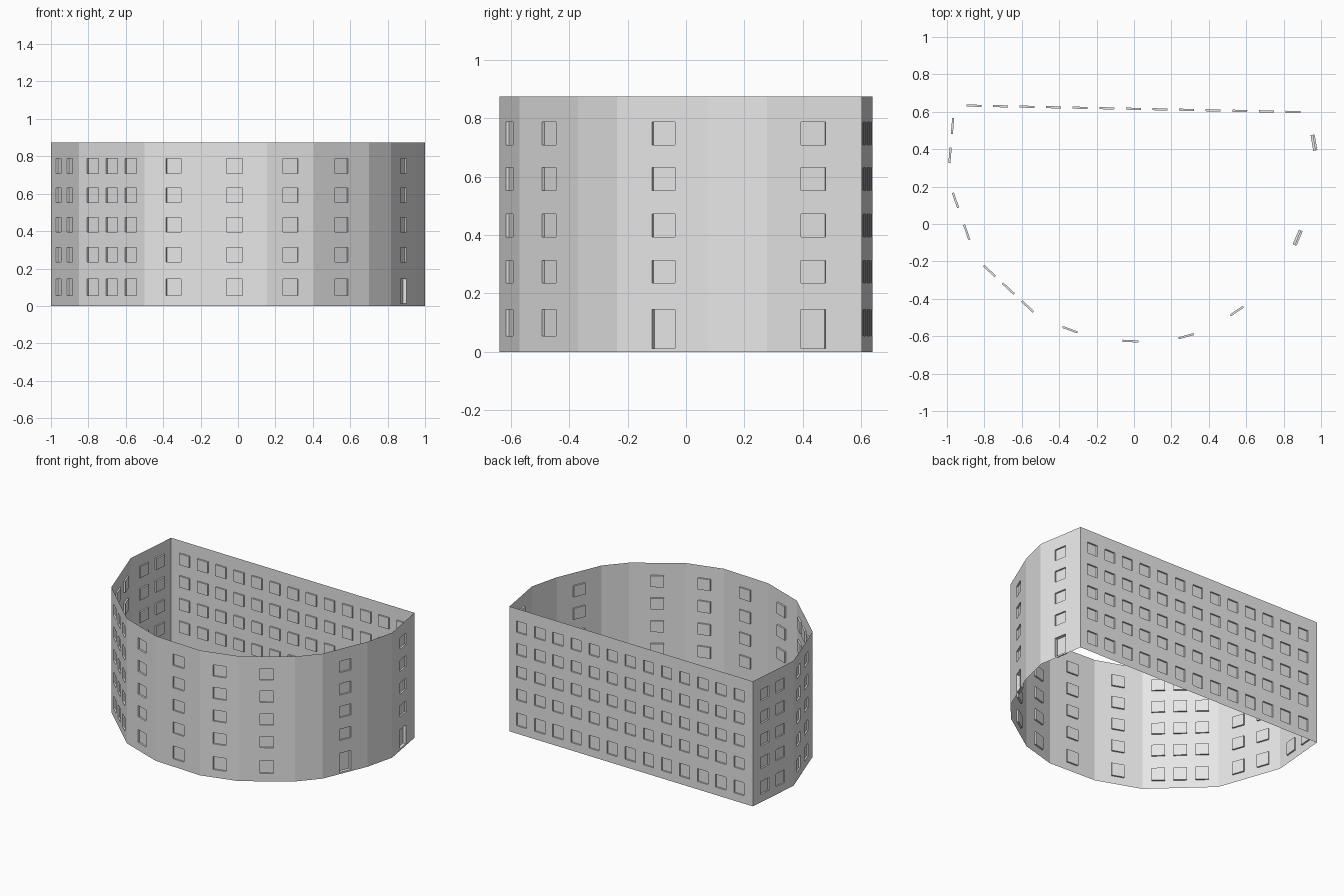
import bpy
import bmesh
from mathutils import Vector

if "Cube" in bpy.data.objects:
    bpy.data.objects.remove(bpy.data.objects["Cube"], do_unlink=True)

HEIGHT = 0.875
WINDOW_DEPTH = 0.011
DOOR_DEPTH = 0.022
ROWS = [(0.055, 0.145), (0.235, 0.313), (0.394, 0.472), (0.552, 0.631), (0.709, 0.788)]
DOOR_BOTTOM = 0.012

plaster = bpy.data.materials.new("light_grey_plaster")
plaster.use_nodes = True
GREY = (0.8, 0.8, 0.8, 1)
plaster.diffuse_color = GREY
plaster.node_tree.nodes["Principled BSDF"].inputs["Base Color"].default_value = GREY


def wall(name, start, end, centres=(), width=0.085, door=False):
    """Thin wall from start to end (counter-clockwise), with columns of openings
    recessed inward at the given fractions of its length."""
    a, b = Vector((*start, 0)), Vector((*end, 0))
    length = (b - a).length
    along = (b - a) / length
    inward = Vector((-along.y, along.x, 0))
    bm = bmesh.new()

    def point(u, z, depth=0):
        return bm.verts.new(a + along * u + inward * depth + Vector((0, 0, z)))

    # Break the wall into a grid whose odd cells are openings
    us = [0]
    for c in centres:
        us += [c * length - width / 2, c * length + width / 2]
    us.append(length)
    zs = [0] + [z for row in ROWS for z in row] + [HEIGHT]
    if door:
        zs[1] = DOOR_BOTTOM
    if not centres:
        zs = [0, HEIGHT]
    grid = [[point(u, z) for z in zs] for u in us]

    for i in range(len(us) - 1):
        for j in range(len(zs) - 1):
            ring = [grid[i][j], grid[i + 1][j], grid[i + 1][j + 1], grid[i][j + 1]]
            if i % 2 and j % 2:
                # Recessed pane with its jambs, sill and lintel
                depth = DOOR_DEPTH if door and j == 1 else WINDOW_DEPTH
                pane = [point(us[i + p], zs[j + q], depth)
                        for p, q in ((0, 0), (1, 0), (1, 1), (0, 1))]
                bm.faces.new(pane)
                for k in range(4):
                    n = (k + 1) % 4
                    bm.faces.new((ring[k], ring[n], pane[n], pane[k]))
            else:
                bm.faces.new(ring)

    # Merge the plain cells into large flat faces
    bmesh.ops.dissolve_limit(bm, angle_limit=0.01, verts=bm.verts[:], edges=bm.edges[:])
    mesh = bpy.data.meshes.new(name)
    bm.to_mesh(mesh)
    bm.free()
    mesh.materials.append(plaster)
    bpy.context.collection.objects.link(bpy.data.objects.new(name, mesh))


# Plan corners, counter-clockwise from the back right corner
back_right = (-0.966, 0.64)
side_right = (-1.0, 0.24)
bend_right = (-0.85, -0.187)
front_right = (-0.5, -0.513)
front_mid_right = (-0.2, -0.623)
front_mid_left = (0.155, -0.64)
front_left = (0.406, -0.57)
bend_left = (0.70, -0.37)
corner_left = (0.818, -0.236)
side_left = (0.95, 0.075)
end_left = (1.0, 0.277)
back_left = (0.945, 0.603)

wall("right_end_wall", back_right, side_right, (0.29, 0.68))
wall("right_bend_wall", side_right, bend_right, (0.27, 0.67))
wall("front_right_wall", bend_right, front_right, (0.21, 0.5, 0.79))
wall("front_mid_right_wall", front_right, front_mid_right, (0.52,))
wall("front_middle_wall", front_mid_right, front_mid_left, (0.51,))
wall("front_mid_left_wall", front_mid_left, front_left, (0.5,))
wall("front_left_wall", front_left, bend_left, (0.5,))
wall("left_blank_wall", bend_left, corner_left)
wall("left_door_wall", corner_left, side_left, (0.51,), door=True)
wall("left_narrow_wall", side_left, end_left)
wall("left_end_wall", end_left, back_left, (0.49,), door=True)

# Long straight back wall with evenly spaced windows
COLUMNS = 13
span = back_left[0] - back_right[0]
wall("back_wall", back_left, back_right,
     [(back_left[0] - 0.85 + i * 0.1422) / span for i in range(COLUMNS)], width=0.08)
